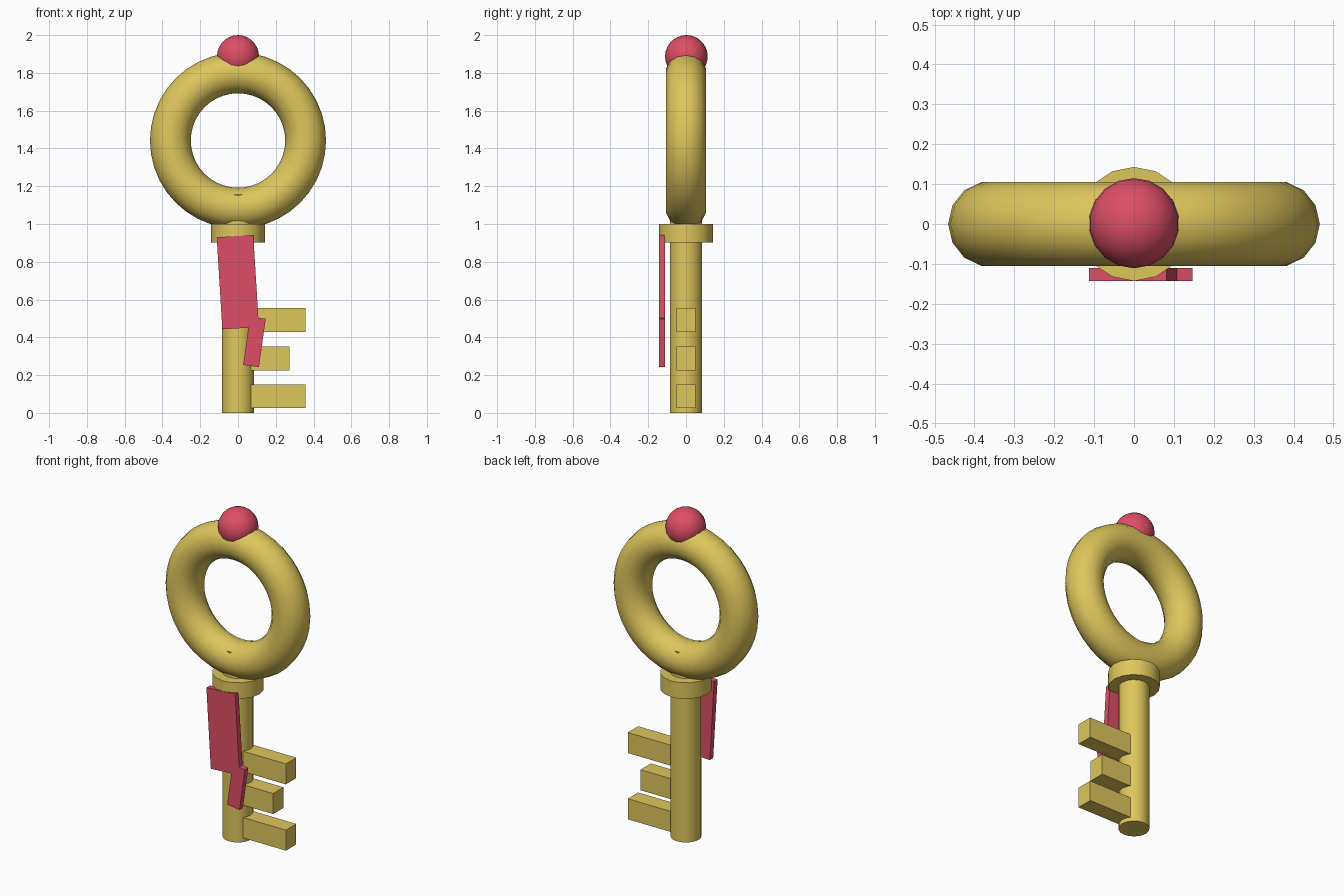
import bpy
from math import radians

cube = bpy.data.objects.get("Cube")
if cube:
    bpy.data.objects.remove(cube, do_unlink=True)


def make_material(name, color):
    mat = bpy.data.materials.new(name)
    mat.use_nodes = True
    mat.diffuse_color = color
    mat.node_tree.nodes["Principled BSDF"].inputs["Base Color"].default_value = color
    return mat


gold = make_material("gold", (0.73, 0.57, 0.107, 1))
rose = make_material("rose red", (0.73, 0.076, 0.135, 1))


def finish(name, mat, smooth=True):
    obj = bpy.context.object
    obj.name = name
    obj.data.materials.append(mat)
    if smooth:
        bpy.ops.object.shade_smooth_by_angle(angle=radians(40))
    return obj


def cylinder(name, radius, bottom, top):
    bpy.ops.mesh.primitive_cylinder_add(vertices=16, radius=radius, depth=top - bottom,
                                        location=(0, 0, (bottom + top) / 2))
    finish(name, gold)


def box(name, mat, center, size, tilt=0):
    bpy.ops.mesh.primitive_cube_add(size=1, location=center, rotation=(0, radians(tilt), 0))
    bpy.context.object.scale = size
    finish(name, mat, smooth=False)


# Ring handle, standing upright
bpy.ops.mesh.primitive_torus_add(major_radius=0.358, minor_radius=0.108, major_segments=40,
                                 minor_segments=14, location=(0, 0, 1.442),
                                 rotation=(radians(90), 0, 0))
finish("ring_handle", gold)

# Shaft and collar
cylinder("shaft", 0.086, 0, 1.155)
cylinder("collar", 0.143, 0.902, 1.0)

# Teeth on the left side of the shaft
for name, z, tip in (("lower", 0.088, 0.358), ("middle", 0.288, 0.272), ("upper", 0.492, 0.358)):
    root = 0.065
    box(name + "_tooth", gold, ((root + tip) / 2, 0, z), (tip - root, 0.1, 0.125))

# Round gem on top
bpy.ops.mesh.primitive_uv_sphere_add(segments=18, ring_count=14, radius=0.113,
                                     location=(0, 0.002, 1.887))
finish("gem", rose)

# Ribbon hanging in front
box("ribbon", rose, (-0.001, -0.127, 0.692), (0.194, 0.033, 0.488), -3.5)
box("ribbon_tail", rose, (0.087, -0.127, 0.376), (0.084, 0.033, 0.258), 8)
